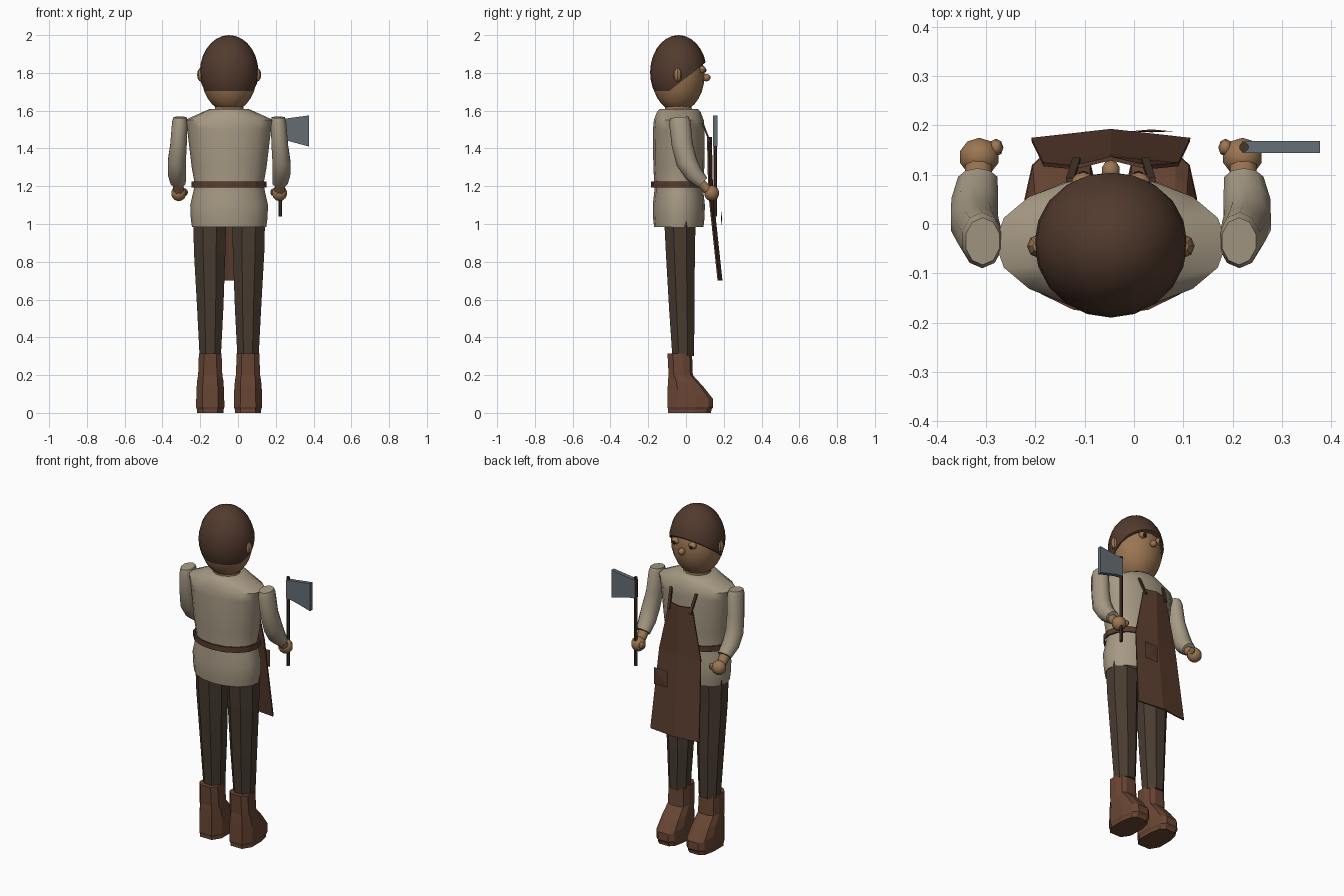
import bpy, bmesh, math
from mathutils import Vector, Matrix

if "Cube" in bpy.data.objects:
    bpy.data.objects.remove(bpy.data.objects["Cube"])

CX = -0.047   # centre line of the figure


def mat(name, rgb):
    m = bpy.data.materials.new(name)
    m.diffuse_color = (*rgb, 1)
    m.use_nodes = True
    m.node_tree.nodes["Principled BSDF"].inputs["Base Color"].default_value = m.diffuse_color
    return m


HAIR = mat("hair_brown", (0.085, 0.043, 0.027))
SKIN = mat("skin", (0.33, 0.18, 0.085))
SHIRT = mat("linen", (0.38, 0.32, 0.23))
TROUSER = mat("dark_cloth", (0.065, 0.045, 0.03))
LEATHER = mat("leather", (0.10, 0.045, 0.027))
BOOT = mat("boot_leather", (0.14, 0.06, 0.033))
DARK = mat("dark", (0.025, 0.015, 0.01))
WOOD = mat("wood", (0.06, 0.035, 0.022))
STEEL = mat("steel", (0.13, 0.155, 0.175))


def finish(name, bm, material, smooth=None):
    bmesh.ops.recalc_face_normals(bm, faces=bm.faces[:])
    me = bpy.data.meshes.new(name)
    bm.to_mesh(me)
    bm.free()
    ob = bpy.data.objects.new(name, me)
    bpy.context.collection.objects.link(ob)
    me.materials.append(material)
    if smooth:
        bpy.ops.object.select_all(action='DESELECT')
        ob.select_set(True)
        bpy.context.view_layer.objects.active = ob
        bpy.ops.object.shade_smooth_by_angle(angle=math.radians(smooth))
    return ob


def loft(name, rings, material, smooth=None, caps=True):
    """Skin a list of point rings into a tube."""
    bm = bmesh.new()
    rows = [[bm.verts.new(p) for p in r] for r in rings]
    n = len(rows[0])
    for a, b in zip(rows, rows[1:]):
        for i in range(n):
            j = (i + 1) % n
            bm.faces.new((a[i], a[j], b[j], b[i]))
    if caps:
        bm.faces.new(rows[0])
        bm.faces.new(rows[-1])
    return finish(name, bm, material, smooth)


def ring(c, rx, ry, n, tangent=Vector((0, 0, 1)), phase=0.0):
    """Ellipse around c, with x kept as the first axis."""
    v = tangent.cross(Vector((1, 0, 0))).normalized()
    pts = []
    for i in range(n):
        a = 2 * math.pi * (i + phase) / n
        pts.append(Vector(c) + Vector((rx * math.cos(a), 0, 0)) + v * (ry * math.sin(a)))
    return pts


def tube(name, path, material, n=10, smooth=None):
    """path items: x, y, z, rx, ry"""
    cs = [Vector(p[:3]) for p in path]
    rings = []
    for i, p in enumerate(path):
        t = cs[min(i + 1, len(cs) - 1)] - cs[max(i - 1, 0)]
        rings.append(ring(cs[i], p[3], p[4], n, t, 0.5))
    return loft(name, rings, material, smooth)


def ball(name, c, r, material, seg=20, rows=14, cut=None, smooth=35):
    bm = bmesh.new()
    bmesh.ops.create_uvsphere(bm, u_segments=seg, v_segments=rows, radius=1,
                              matrix=Matrix.Translation(c) @ Matrix.Diagonal((*r, 1)))
    if cut:
        bmesh.ops.bisect_plane(bm, geom=bm.verts[:] + bm.edges[:] + bm.faces[:],
                               plane_co=cut[0], plane_no=cut[1], clear_inner=True)
        bmesh.ops.holes_fill(bm, edges=[e for e in bm.edges if e.is_boundary])
    return finish(name, bm, material, smooth)


# head, hair cap, neck
ball("head", (CX, -0.042, 1.785), (0.146, 0.14, 0.192), SKIN)
ball("hair", (CX, -0.04, 1.803), (0.155, 0.15, 0.197), HAIR,
     cut=((CX, -0.15, 1.655), (0, -0.21, 0.265)))
tube("neck", [(CX, -0.04, 1.57, 0.08, 0.075), (CX, -0.04, 1.67, 0.075, 0.07)], SKIN, 12, 40)

# face
ball("nose", (CX, 0.108, 1.775), (0.019, 0.022, 0.02), SKIN, 10, 8)
tube("mouth", [(CX + x, y, z, 0.004, 0.004) for x, y, z in
               ((-0.032, 0.078, 1.722), (0, 0.087, 1.715), (0.032, 0.078, 1.722))], DARK, 6)
for s, side in ((-1, "left"), (1, "right")):
    ball("eyelid_" + side, (CX + s * 0.056, 0.085, 1.818), (0.024, 0.02, 0.02), SKIN, 10, 8)
    ball("pupil_" + side, (CX + s * 0.056, 0.098, 1.814), (0.012, 0.01, 0.013), DARK, 8, 6)
    ball("ear_" + side, (CX + s * 0.147, -0.045, 1.79), (0.023, 0.024, 0.037), SKIN, 8, 6)

# shirt: z, half width, half depth
shirt = [(1.61, 0.1, 0.10), (1.595, 0.135, 0.115), (1.55, 0.235, 0.132), (1.50, 0.222, 0.137),
         (1.30, 0.198, 0.135), (1.21, 0.182, 0.129), (1.17, 0.19, 0.13), (1.10, 0.206, 0.138),
         (1.03, 0.203, 0.136), (0.985, 0.197, 0.131)]
loft("shirt", [ring((CX, -0.038, z), a, b, 16) for z, a, b in shirt], SHIRT, 50)

# belt: closed band standing a little off the shirt
loft("belt", [ring((CX, -0.04, z), a, b, 16) for z, a, b in
              ((1.225, 0.19, 0.137), (1.225, 0.199, 0.145), (1.193, 0.199, 0.145),
               (1.193, 0.19, 0.137), (1.225, 0.19, 0.137))], LEATHER, caps=False)


# boot cross-section between heel and toe
def boot_ring(x, z, heel, toe, hw, lift=0.0):
    pts = []
    for u, w in ((0, 0.55), (0.22, 1), (0.62, 1), (0.9, 0.8), (1, 0.45)):
        pts.append((u, w))
    outline = pts + [(u, -w) for u, w in reversed(pts)]
    return [Vector((x + hw * w, heel + (toe - heel) * u, z - lift * u)) for u, w in outline]


for s, side in ((-1, "left"), (1, "right")):
    # sleeve, wrist, fist, thumb
    arm = [(0.26, -0.035, 1.565, 0.036, 0.048), (0.261, -0.033, 1.54, 0.043, 0.057),
           (0.268, -0.02, 1.42, 0.046, 0.056), (0.277, 0.003, 1.33, 0.05, 0.056),
           (0.276, 0.04, 1.265, 0.05, 0.048), (0.27, 0.088, 1.218, 0.042, 0.036)]
    tube("sleeve_" + side, [(CX + s * p[0], *p[1:]) for p in arm], SHIRT, 10, 50)
    tube("wrist_" + side, [(CX + s * 0.27, 0.075, 1.222, 0.03, 0.026),
                           (CX + s * 0.268, 0.12, 1.175, 0.029, 0.026)], SKIN, 8, 50)
    ball("fist_" + side, (CX + s * 0.267, 0.136, 1.163), (0.042, 0.04, 0.042), SKIN, 10, 7)
    ball("thumb_" + side, (CX + s * 0.233, 0.155, 1.168), (0.015, 0.018, 0.02), SKIN, 8, 6)

    # trouser leg
    x = CX + s * 0.1
    tube("trouser_leg_" + side,
         [(x, -0.015, 0.30, 0.061, 0.062), (x, -0.022, 0.55, 0.075, 0.073),
          (x + s * 0.003, -0.03, 0.85, 0.09, 0.083), (x + s * 0.003, -0.032, 1.02, 0.094, 0.09)],
         TROUSER, 8)

    # boot
    loft("boot_" + side,
         [boot_ring(x, *p) for p in
          ((0.315, -0.098, 0.032, 0.06), (0.20, -0.092, 0.036, 0.064),
           (0.185, -0.094, 0.095, 0.069, 0.05), (0.135, -0.097, 0.142, 0.073, 0.06),
           (0.03, -0.098, 0.144, 0.075), (0.018, -0.094, 0.135, 0.07),
           (0.0, -0.094, 0.132, 0.07))], BOOT)

    # apron strap
    top, low = Vector((CX + s * 0.083, 0.088, 1.535)), Vector((CX + s * 0.07, 0.13, 1.425))
    loft("apron_strap_" + side,
         [[c + Vector((dx, dy, 0)) for dx, dy in
           ((-0.008, -0.005), (0.008, -0.005), (0.008, 0.005), (-0.008, 0.005))]
          for c in (top, low)], WOOD)

# apron: bib, waist and flared hem with a soft centre fold
bm = bmesh.new()
rows = [[bm.verts.new((CX + k * hw, y + (0.018 if k == 0 else 0), z)) for k in (-1, 0, 1)]
        for z, hw, y in ((1.46, 0.075, 0.115), (1.17, 0.137, 0.121), (0.70, 0.161, 0.171))]
for a, b in zip(rows, rows[1:]):
    for i in (0, 1):
        bm.faces.new((a[i], a[i + 1], b[i + 1], b[i]))
apron = finish("apron", bm, LEATHER)
mod = apron.modifiers.new("thickness", 'SOLIDIFY')
mod.thickness = 0.008
mod.offset = 0

# pocket: small patch dimpled in the middle
bm = bmesh.new()
rim = [bm.verts.new((x, 0.188, z)) for x, z in ((-0.01, 0.98), (0.08, 0.98), (0.08, 1.08), (-0.01, 1.08))]
for y in (0.186, 0.192):
    mid = bm.verts.new((0.035, y, 1.03))
    for i in range(4):
        bm.faces.new((rim[i], rim[(i + 1) % 4], mid))
finish("apron_pocket", bm, LEATHER)

# axe
AX, AY = 0.223, 0.156
tube("axe_handle", [(AX, AY, 1.04, 0.010, 0.010), (AX, AY, 1.57, 0.010, 0.010)], WOOD, 8)
profile = [(AX - 0.004, 1.445), (0.265, 1.44), (0.377, 1.41), (0.377, 1.575), (0.265, 1.56), (AX - 0.004, 1.555)]
loft("axe_blade", [[(x, y, z) for x, z in profile] for y in (AY - 0.012, AY + 0.012)], STEEL)
